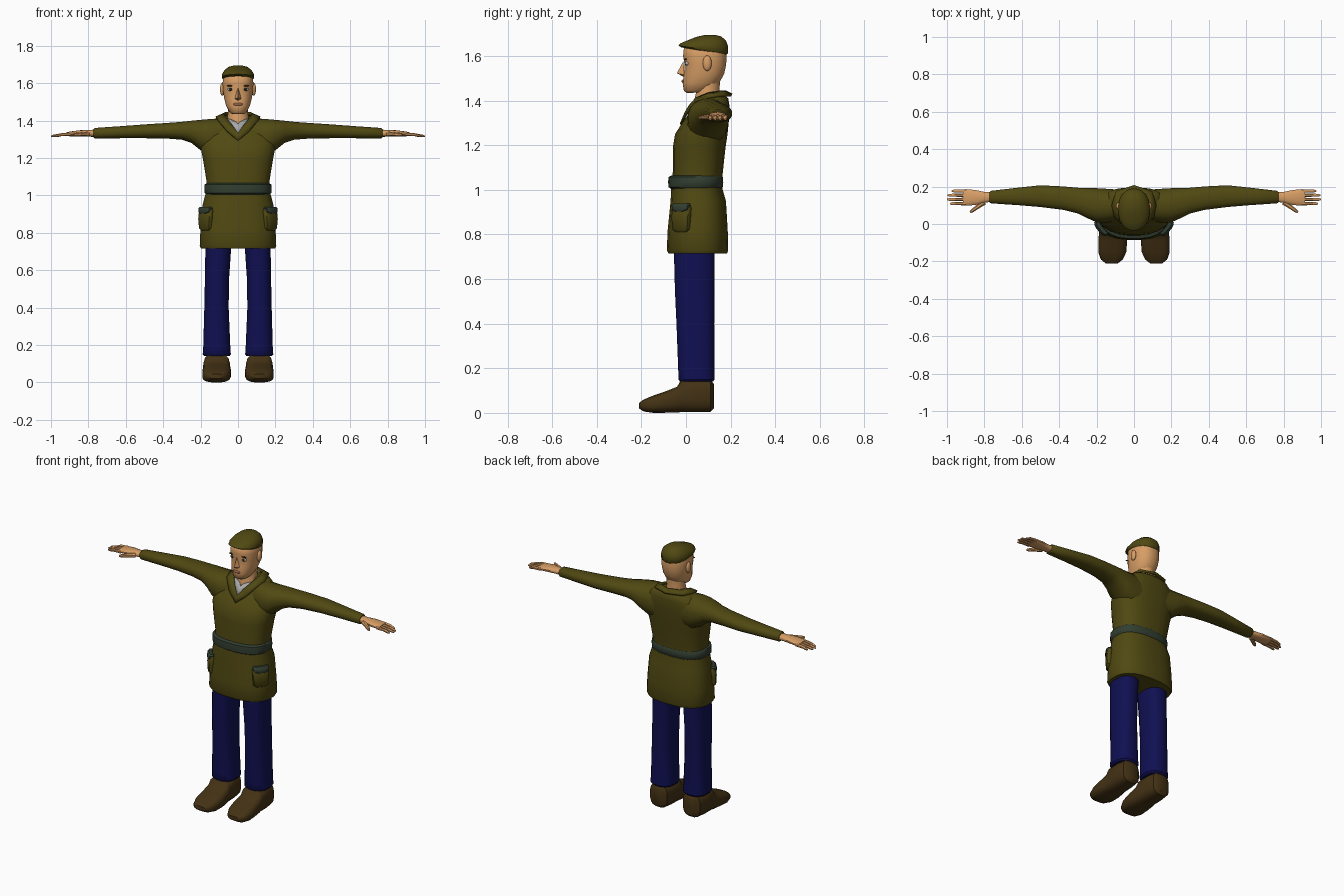
import bpy, bmesh, math
from mathutils import Matrix, Vector


def material(name, r, g, b):
    m = bpy.data.materials.new(name)
    m.diffuse_color = (r, g, b, 1)
    return m


COAT = material("olive cloth", 0.08, 0.065, 0.006)
SKIN = material("skin", 0.68, 0.34, 0.13)
TROUSER = material("navy cloth", 0.005, 0.005, 0.085)
LEATHER = material("brown leather", 0.056, 0.031, 0.007)
BELT = material("grey green webbing", 0.032, 0.048, 0.03)
SHIRT = material("grey shirt", 0.4, 0.4, 0.4)
WHITE = material("eye white", 0.6, 0.58, 0.52)
DARK = material("dark iris", 0.02, 0.018, 0.015)
LIP = material("lip", 0.36, 0.14, 0.07)


def finish(bm, name, mat, mirror=False, angle=40, solid=0):
    bmesh.ops.recalc_face_normals(bm, faces=bm.faces)
    me = bpy.data.meshes.new(name)
    bm.to_mesh(me)
    bm.free()
    ob = bpy.data.objects.new(name, me)
    bpy.context.collection.objects.link(ob)
    me.materials.append(mat)
    bpy.ops.object.select_all(action='DESELECT')
    ob.select_set(True)
    bpy.context.view_layer.objects.active = ob
    bpy.ops.object.shade_smooth_by_angle(angle=math.radians(angle))
    if mirror:
        mod = ob.modifiers.new("mirror", 'MIRROR')
        mod.use_clip = True
    if solid:
        mod = ob.modifiers.new("thickness", 'SOLIDIFY')
        mod.thickness = solid
        mod.offset = 0
    return ob


def loft(name, mat, rings, axis='z', n=20, p=2.3, mirror=False, matrix=None, angle=40):
    """Rings are (t, a0, a1, b0, b1[, slope]): superellipses stacked along an axis."""
    bm = bmesh.new()
    loops = []
    for t, a0, a1, b0, b1, *slope in rings:
        loop = []
        for i in range(n):
            th = 2 * math.pi * (i + 0.5) / n
            c, s = math.cos(th), math.sin(th)
            a = (a0 + a1) / 2 + (a1 - a0) / 2 * math.copysign(abs(c) ** (2 / p), c)
            db = (b1 - b0) / 2 * math.copysign(abs(s) ** (2 / p), s)
            b = (b0 + b1) / 2 + db
            tt = t + (slope[0] * db if slope else 0)
            co = {'z': (a, b, tt), 'x': (tt, a, b), 'y': (a, tt, b)}[axis]
            loop.append(bm.verts.new(co))
        loops.append(loop)
    for lo, hi in zip(loops, loops[1:]):
        for i in range(n):
            j = (i + 1) % n
            bm.faces.new((lo[i], lo[j], hi[j], hi[i]))
    bm.faces.new(loops[0])
    bm.faces.new(loops[-1])
    if matrix:
        bm.transform(matrix)
    return finish(bm, name, mat, mirror, angle)


def sym(*rows):
    """Rings centred on x = 0, given as (z, half width, front y, back y[, slope])."""
    return [(r[0], -r[1], r[1], *r[2:]) for r in rows]


def ellipsoid(name, mat, centre, radii, mirror=True):
    bm = bmesh.new()
    bmesh.ops.create_uvsphere(bm, u_segments=12, v_segments=8, radius=1)
    bm.transform(Matrix.Translation(centre) @ Matrix.Diagonal((*radii, 1)))
    return finish(bm, name, mat, mirror, 60)


def strip(name, mat, inner, outer, solid):
    """Mirrored ribbon between two paths."""
    bm = bmesh.new()
    a = [bm.verts.new(v) for v in inner]
    b = [bm.verts.new(v) for v in outer]
    for i in range(len(a) - 1):
        bm.faces.new((a[i], a[i + 1], b[i + 1], b[i]))
    return finish(bm, name, mat, True, 40, solid)


# Coat body with flared skirt
loft("coat_body", COAT, sym(
    (0.715, 0.198, -0.08, 0.185), (0.73, 0.206, -0.087, 0.19), (0.82, 0.202, -0.083, 0.188),
    (0.95, 0.19, -0.07, 0.18), (1.02, 0.172, -0.066, 0.160), (1.08, 0.17, -0.06, 0.166),
    (1.19, 0.188, -0.06, 0.178), (1.25, 0.2, -0.05, 0.187), (1.30, 0.2, -0.018, 0.192),
    (1.34, 0.185, 0.012, 0.195), (1.38, 0.16, 0.042, 0.195), (1.41, 0.125, 0.07, 0.19),
    (1.425, 0.075, 0.085, 0.175)), n=24, p=2.5)

# Sleeves
loft("sleeve", COAT, [
    (0.08, 0.02, 0.185, 1.20, 1.413), (0.15, 0.005, 0.19, 1.21, 1.41),
    (0.20, 0.008, 0.193, 1.24, 1.405), (0.25, 0.03, 0.193, 1.28, 1.40),
    (0.30, 0.055, 0.195, 1.297, 1.394), (0.38, 0.075, 0.202, 1.303, 1.388),
    (0.50, 0.09, 0.208, 1.305, 1.38), (0.62, 0.10, 0.195, 1.305, 1.371),
    (0.765, 0.11, 0.178, 1.304, 1.361), (0.772, 0.116, 0.172, 1.31, 1.355)],
    axis='x', n=16, mirror=True)

# Belt
loft("belt", BELT, sym(
    (1.005, 0.17, -0.068, 0.158), (1.012, 0.179, -0.079, 0.166), (1.035, 0.181, -0.081, 0.168),
    (1.058, 0.179, -0.079, 0.166), (1.065, 0.168, -0.065, 0.160)), n=24, p=2.5, angle=50)

# Side pockets with flaps
place = Matrix.Translation((0.175, -0.022, 0.875)) @ Matrix.Rotation(math.radians(-39), 4, 'Z')
loft("pocket", COAT, [
    (-0.064, -0.01, 0.008, -0.03, 0.03), (-0.052, -0.02, 0.017, -0.045, 0.045),
    (0.0, -0.02, 0.02, -0.05, 0.05), (0.045, -0.025, 0.014, -0.05, 0.05),
    (0.055, -0.02, 0.008, -0.045, 0.045)], n=14, p=2.8, mirror=True, matrix=place)
loft("pocket_flap", BELT, [
    (0.028, -0.02, 0.019, -0.03, 0.03), (0.036, -0.02, 0.022, -0.046, 0.046),
    (0.055, -0.02, 0.018, -0.05, 0.05), (0.064, -0.02, 0.01, -0.042, 0.042)],
    n=14, p=2.8, mirror=True, matrix=place)

# Collar and shirt front
strip("collar", COAT,
      [(0, -0.006, 1.33), (0.032, 0.018, 1.375), (0.062, 0.05, 1.41),
       (0.075, 0.10, 1.43), (0.062, 0.155, 1.44), (0, 0.175, 1.44)],
      [(0, -0.022, 1.292), (0.06, 0.0, 1.345), (0.105, 0.04, 1.40),
       (0.118, 0.10, 1.415), (0.095, 0.175, 1.425), (0, 0.205, 1.425)], 0.014)
strip("shirt_front", SHIRT,
      [(0, -0.004, 1.33), (0.036, 0.022, 1.375), (0.07, 0.06, 1.412)],
      [(0, 0.012, 1.355), (0, 0.026, 1.38), (0.02, 0.045, 1.40)], 0.006)

# Trouser legs
loft("trouser_leg", TROUSER, [
    (0.14, 0.045, 0.182, -0.028, 0.122), (0.15, 0.037, 0.19, -0.036, 0.13),
    (0.19, 0.04, 0.187, -0.036, 0.128), (0.40, 0.049, 0.181, -0.044, 0.128),
    (0.55, 0.047, 0.178, -0.051, 0.129), (0.74, 0.034, 0.175, -0.056, 0.13)],
    n=16, p=2.5, mirror=True)

# Shoes
loft("shoe", LEATHER, [
    (0.125, 0.075, 0.15, 0.02, 0.13), (0.11, 0.055, 0.175, 0.004, 0.15),
    (0.05, 0.045, 0.185, 0.002, 0.155), (-0.02, 0.042, 0.186, 0.002, 0.152),
    (-0.04, 0.04, 0.188, 0.002, 0.118), (-0.09, 0.036, 0.191, 0.0, 0.098),
    (-0.15, 0.04, 0.192, 0.0, 0.077), (-0.19, 0.06, 0.178, 0.006, 0.06),
    (-0.21, 0.085, 0.152, 0.02, 0.045)], axis='y', n=16, p=3, mirror=True)

# Hands
loft("palm", SKIN, [
    (0.75, 0.12, 0.17, 1.312, 1.352), (0.80, 0.113, 0.172, 1.314, 1.35),
    (0.85, 0.10, 0.183, 1.316, 1.348), (0.90, 0.098, 0.187, 1.316, 1.341),
    (0.915, 0.10, 0.185, 1.318, 1.337)], axis='x', n=14, mirror=True)
for i, tip in enumerate((0.985, 1.0, 0.997, 0.975)):
    y = 0.109 + 0.0225 * i
    loft("finger_%d" % (i + 1), SKIN, [
        (0.895, y - 0.010, y + 0.010, 1.317, 1.338), (0.945, y - 0.009, y + 0.009, 1.316, 1.333),
        (tip - 0.012, y - 0.008, y + 0.008, 1.311, 1.325), (tip, y - 0.004, y + 0.004, 1.312, 1.32)],
        axis='x', n=8, mirror=True)
thumb_turn = Matrix.Translation((0.80, 0.118, 1.328)) @ Matrix.Rotation(math.radians(-36), 4, 'Z')
loft("thumb", SKIN, [
    (0.0, -0.016, 0.016, -0.013, 0.014), (0.045, -0.012, 0.012, -0.012, 0.01),
    (0.08, -0.010, 0.010, -0.013, 0.006), (0.095, -0.005, 0.005, -0.01, 0.002)],
    axis='x', n=8, mirror=True, matrix=thumb_turn)

# Neck and head
loft("neck", SKIN, sym(
    (1.35, 0.066, 0.035, 0.16), (1.40, 0.06, 0.035, 0.155), (1.44, 0.055, 0.045, 0.15),
    (1.50, 0.055, 0.05, 0.155)), n=16, p=2)
loft("head", SKIN, sym(
    (1.436, 0.032, 0.005, 0.08, 0.05), (1.447, 0.047, -0.01, 0.115, 0.06), (1.48, 0.065, -0.016, 0.15),
    (1.52, 0.075, -0.010, 0.172), (1.56, 0.081, -0.007, 0.181), (1.60, 0.083, -0.014, 0.183),
    (1.64, 0.079, -0.010, 0.178), (1.66, 0.06, 0.02, 0.16)), n=20, p=2.3, angle=60)

# Nose
bm = bmesh.new()
bridge, tip, base = [bm.verts.new(v) for v in
                     ((0, -0.012, 1.577), (0, -0.041, 1.523), (0, -0.010, 1.507))]
left, right = [bm.verts.new((s * 0.019, -0.006, 1.515)) for s in (-1, 1)]
for f in ((bridge, tip, left), (bridge, right, tip), (tip, base, left), (tip, right, base),
          (bridge, left, base, right)):
    bm.faces.new(f)
finish(bm, "nose", SKIN)

# Eyes, brows, mouth and ears
ellipsoid("eye", WHITE, (0.040, 0.005, 1.567), (0.016, 0.009, 0.009))
ellipsoid("iris", DARK, (0.040, -0.001, 1.567), (0.008, 0.006, 0.008))
ellipsoid("brow", LEATHER, (0.042, -0.002, 1.586), (0.020, 0.006, 0.004))
ellipsoid("mouth", LIP, (0, -0.013, 1.487), (0.026, 0.007, 0.008), False)
ellipsoid("ear", SKIN, (0.084, 0.095, 1.568), (0.012, 0.02, 0.035))

# Soft cap, tilted toward the back
loft("cap", COAT, sym(
    (1.622, 0.079, -0.022, 0.180, -0.17), (1.630, 0.086, -0.036, 0.189, -0.16),
    (1.650, 0.085, -0.028, 0.190, -0.06), (1.670, 0.073, 0.005, 0.180, 0.0),
    (1.687, 0.05, 0.045, 0.158, 0.02), (1.695, 0.02, 0.085, 0.13)), n=20, p=2.2, angle=50)
